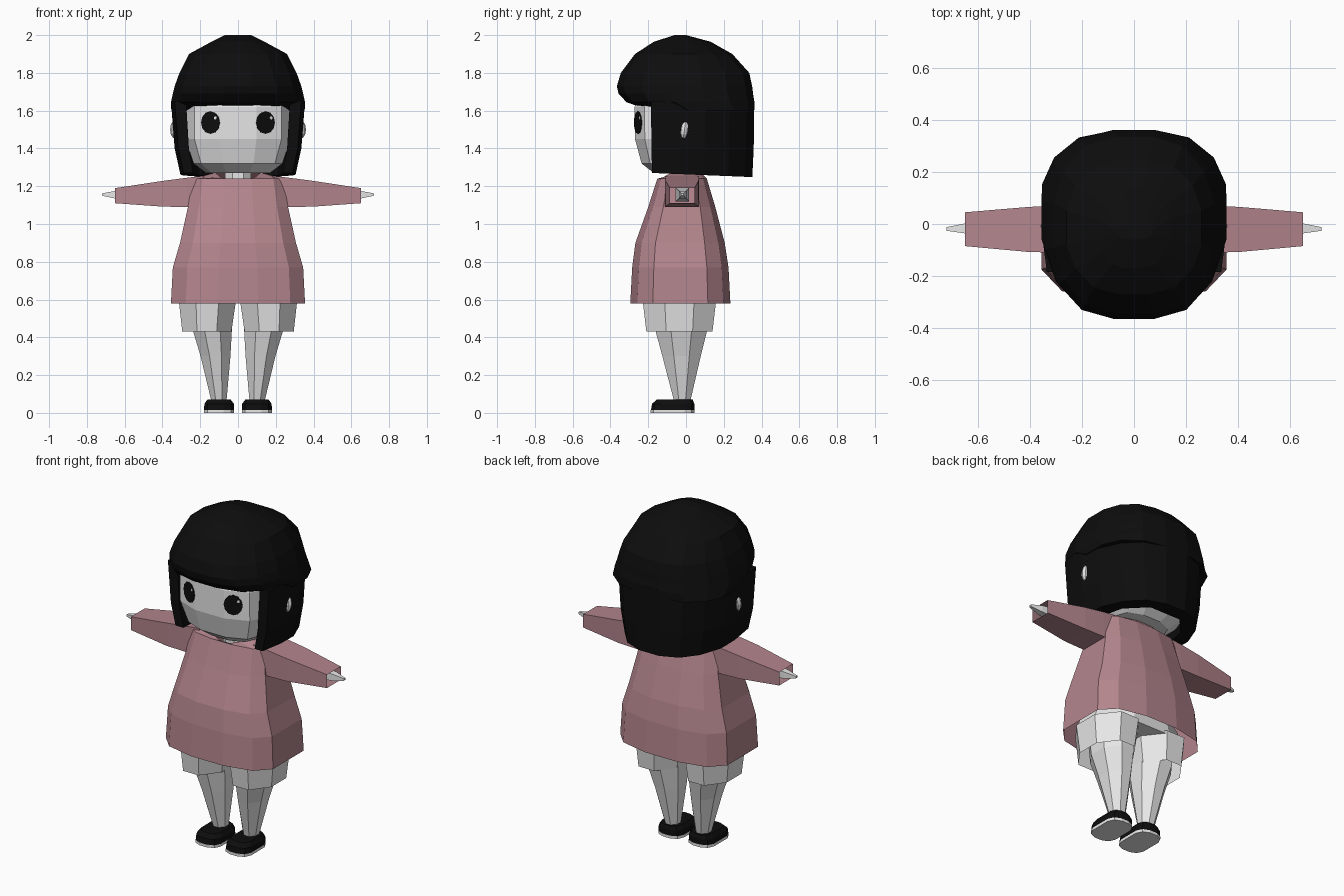
import bpy, bmesh, math

cube = bpy.data.objects.get("Cube")
if cube:
    bpy.data.objects.remove(cube, do_unlink=True)


def material(name, rgb):
    m = bpy.data.materials.new(name)
    m.use_nodes = True
    m.diffuse_color = (*rgb, 1)
    bsdf = next(n for n in m.node_tree.nodes if n.type == 'BSDF_PRINCIPLED')
    bsdf.inputs["Base Color"].default_value = (*rgb, 1)
    bsdf.inputs["Roughness"].default_value = 0.8
    return m


white = material("soft_white", (0.8, 0.8, 0.8))
pink = material("dusty_pink", (0.45, 0.235, 0.265))
black = material("black", (0.004, 0.004, 0.004))


def quadrants(pts):
    """Closed unit outline from the points of its first quadrant."""
    half = pts + [(-x, y) for x, y in reversed(pts)]
    return half + [(-x, -y) for x, y in half]


OCTAGON = quadrants([(1, .4), (.4, 1)])
TUNIC = quadrants([(1, .55), (.78, .86), (.3, 1)])
FACE = quadrants([(1, .35), (.83, .8), (.35, 1)])
DOME = quadrants([(1, .25), (.87, .62), (.6, .9), (.22, 1)])


def ring(shape, z, hx, front, back, cx=0):
    mid, hy = (front + back) / 2, (back - front) / 2
    return [(cx + x * hx, mid + y * hy, z) for x, y in shape]


def rect(x, y0, y1, z0, z1):
    return [(x, y0, z0), (x, y1, z0), (x, y1, z1), (x, y0, z1)]


def loft(name, mat, rings, start=True, end=True):
    """Skin a row of equal rings, with optional end caps."""
    bm = bmesh.new()
    rows = [[bm.verts.new(p) for p in r] for r in rings]
    for a, b in zip(rows, rows[1:]):
        for i in range(len(a)):
            j = (i + 1) % len(a)
            bm.faces.new((a[i], a[j], b[j], b[i]))
    if start:
        bm.faces.new(rows[0])
    if end:
        bm.faces.new(rows[-1])
    bmesh.ops.recalc_face_normals(bm, faces=bm.faces)
    mesh = bpy.data.meshes.new(name)
    bm.to_mesh(mesh)
    bm.free()
    mesh.materials.append(mat)
    obj = bpy.data.objects.new(name, mesh)
    bpy.context.collection.objects.link(obj)
    return obj


def stack(name, mat, shape, rows, **caps):
    return loft(name, mat, [ring(shape, *r) for r in rows], **caps)


def disc(name, mat, loc, rx, rz, depth, turn):
    bpy.ops.mesh.primitive_cylinder_add(vertices=12, radius=1, depth=1, location=loc,
                                        rotation=(math.pi / 2, 0, turn))
    obj = bpy.context.object
    obj.name = name
    obj.scale = (rx, rz, depth)
    obj.data.materials.append(mat)


# Head and neck
stack("head", white, FACE, [
    (1.27, .17, -.17, .15), (1.32, .235, -.235, .22), (1.45, .278, -.27, .25),
    (1.62, .278, -.272, .25), (1.8, .2, -.2, .18)])
stack("neck", white, OCTAGON, [(1.15, .07, -.08, .05), (1.32, .07, -.08, .05)])

# Hair cap with the overhanging fringe
stack("hair_cap", black, DOME, [
    (1.6, .353, -.19, .36), (1.645, .355, -.315, .362), (1.69, .345, -.357, .355),
    (1.73, .335, -.366, .35), (1.8, .31, -.345, .335), (1.9, .26, -.27, .245),
    (1.965, .14, -.17, .13), (2.0, .07, -.06, .0)])

# Hair hanging around the sides and back, open at the face
half = [(.12, .27), (.24, .15), (.275, -.02), (.275, -.185), (.335, -.185),
        (.355, -.03), (.35, .1), (.29, .23), (.2, .32), (.075, .362)]
outline = half + [(-x, y) for x, y in reversed(half)]
loft("hair_curtain", black, [
    [(x * sx, y * sy, z - tilt * (y + .18)) for x, y in outline]
    for z, sx, sy, tilt in ((1.65, 1, 1, 0), (1.4, .945, .99, 0), (1.27, .86, .97, .04))])

# Tunic with a dipped neckline
tunic = stack("tunic", pink, TUNIC, [
    (.58, .355, -.295, .235), (.77, .345, -.285, .225), (.9, .307, -.268, .205),
    (1.09, .265, -.2, .155), (1.24, .24, -.152, .11), (1.272, .12, -.125, .08)],
    start=False, end=False)
for v in tunic.data.vertices:
    if v.co.z > 1.26 and v.co.y < -.09:
        v.co.z = 1.23 if abs(v.co.x) < .06 else 1.25

# Hips closing the underside of the tunic
stack("hips", white, OCTAGON, [(.585, .31, -.22, .15), (.7, .28, -.2, .14)])

for s, side in ((1, "left"), (-1, "right")):
    # Face details and ears
    turn = s * math.radians(22)
    nx, ny = math.sin(turn), -math.cos(turn)
    eye = (s * .145, -.252, 1.537)
    disc(side + "_eye", black, eye, .053, .06, .009, turn)
    shine = (eye[0] + .03 * math.cos(turn) + nx * .005,
             eye[1] + .03 * math.sin(turn) + ny * .005, eye[2] + .025)
    disc(side + "_eye_shine", white, shine, .008, .009, .003, turn)
    bpy.ops.mesh.primitive_uv_sphere_add(segments=8, ring_count=6, radius=1,
                                         location=(s * .33, -.008, 1.5),
                                         rotation=(math.radians(-8), 0, 0))
    ear = bpy.context.object
    ear.name = side + "_ear"
    ear.scale = (.03, .024, .05)
    ear.data.materials.append(white)

    # Sleeve and hand
    loft(side + "_sleeve", pink, [
        rect(s * .18, -.11, .07, 1.09, 1.255), rect(s * .27, -.11, .07, 1.09, 1.245),
        rect(s * .4, -.108, .066, 1.092, 1.228),
        rect(s * .65, -.085, .045, 1.11, 1.19)], end=False)
    loft(side + "_hand", white, [
        rect(s * .45, -.055, .015, 1.12, 1.19), rect(s * .65, -.036, .002, 1.135, 1.175),
        rect(s * .72, -.026, -.012, 1.15, 1.162)])

    # Shorts, leg and shoe
    stack(side + "_shorts", white, OCTAGON, [
        (.43, .13, -.21, .14, s * .165), (.6, .152, -.23, .16, s * .162)], start=False)
    stack(side + "_leg", white, OCTAGON, [
        (.05, .038, -.06, .02, s * .1), (.3, .079, -.125, .078, s * .119),
        (.43, .102, -.16, .11, s * .135), (.58, .11, -.17, .12, s * .14)])
    stack(side + "_sole", white, TUNIC, [
        (0, .08, -.187, .045, s * .1), (.016, .08, -.187, .045, s * .1)])
    stack(side + "_shoe", black, TUNIC, [
        (.016, .08, -.185, .044, s * .1), (.048, .078, -.18, .044, s * .1),
        (.07, .062, -.155, .036, s * .1)])
